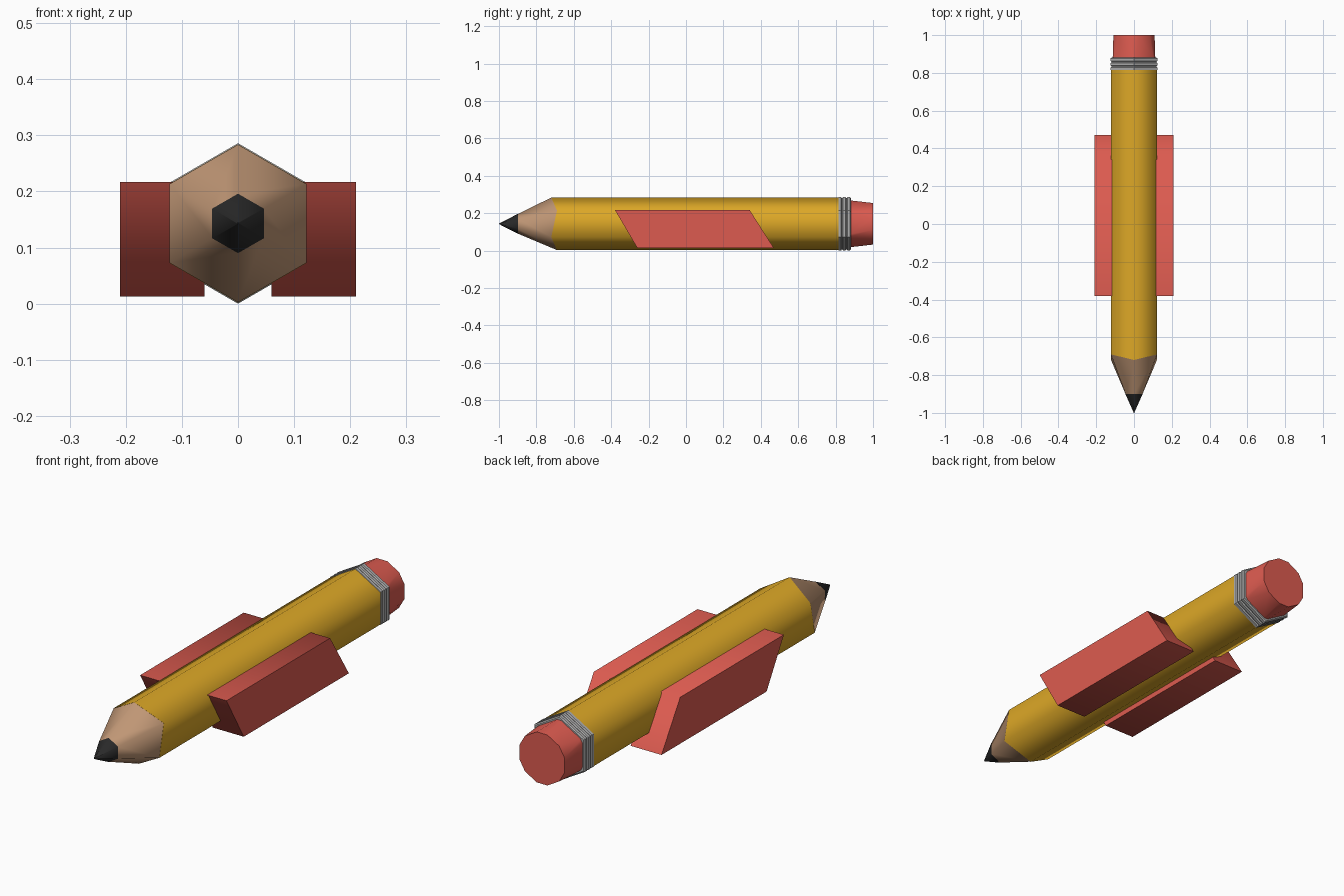
import bpy, bmesh, math
from mathutils import Vector

if "Cube" in bpy.data.objects:
    bpy.data.objects.remove(bpy.data.objects["Cube"])

CZ = 0.143  # height of the pencil axis


def material(name, rgb):
    m = bpy.data.materials.new(name)
    m.diffuse_color = (*rgb, 1)
    m.use_nodes = True
    m.node_tree.nodes["Principled BSDF"].inputs["Base Color"].default_value = m.diffuse_color
    return m


YELLOW = material("yellow paint", (0.72, 0.39, 0.02))
WOOD = material("bare wood", (0.53, 0.31, 0.18))
GRAPHITE = material("graphite", (0.022, 0.022, 0.022))
METAL = material("grey metal", (0.42, 0.42, 0.42))
RED = material("red rubber", (0.72, 0.105, 0.08))


def hexagon(r, y, dy=0.0):
    """Hexagon ring with a corner on top; dy shifts every other corner."""
    return [Vector((r * math.cos(math.radians(90 + 60 * i)),
                    y + (dy if i % 2 else -dy),
                    CZ + r * math.sin(math.radians(90 + 60 * i)))) for i in range(6)]


def cut_hexagon(apothem, d, y):
    """Hexagon ring with its corners cut off at distance d."""
    w = (apothem / math.cos(math.pi / 6) - d) * math.tan(math.pi / 3)
    pts = []
    for i in range(6):
        a = math.radians(90 + 60 * i)
        u, t = Vector((math.cos(a), 0, math.sin(a))), Vector((-math.sin(a), 0, math.cos(a)))
        pts += [u * d + t * s * w + Vector((0, y, CZ)) for s in (-1, 1)]
    return pts


def loft(name, rings, mat, smooth):
    """Skin consecutive rings and cap both ends."""
    bm = bmesh.new()
    loops = [[bm.verts.new(p) for p in ring] for ring in rings]
    n = len(loops[0])
    for a, b in zip(loops, loops[1:]):
        for i in range(n):
            j = (i + 1) % n
            bm.faces.new((a[i], a[j], b[j], b[i]))
    bm.faces.new(loops[0])
    bm.faces.new(loops[-1])
    bmesh.ops.recalc_face_normals(bm, faces=bm.faces)
    me = bpy.data.meshes.new(name)
    bm.to_mesh(me)
    bm.free()
    me.materials.append(mat)
    ob = bpy.data.objects.new(name, me)
    bpy.context.collection.objects.link(ob)
    bpy.ops.object.select_all(action='DESELECT')
    ob.select_set(True)
    bpy.context.view_layer.objects.active = ob
    bpy.ops.object.shade_smooth_by_angle(angle=math.radians(smooth))
    return ob


# Painted shaft, sharpened wood with a wavy edge, and lead
loft("shaft", [hexagon(0.141, -0.705, 0.015), hexagon(0.141, 0.82)], YELLOW, 62)
loft("sharpened_wood", [hexagon(0.1405, -0.705, 0.015), hexagon(0.052, -0.9)], WOOD, 62)
loft("lead", [hexagon(0.053, -0.899), hexagon(0.0015, -1.0)], GRAPHITE, 62)

# Ferrule with three ridges
rings = [hexagon(0.137, 0.81)]
for i in range(3):
    y = 0.812 + i * 0.024
    rings += [hexagon(r, y + o) for r, o in
              ((0.137, 0), (0.143, 0.004), (0.143, 0.017), (0.137, 0.021))]
loft("ferrule", rings, METAL, 30)

# Eraser with cut corners
loft("eraser", [cut_hexagon(0.113, 0.126, 0.87), cut_hexagon(0.109, 0.111, 1.0)], RED, 40)

# Slanted side grips
outline = ((-0.38, 0.217), (-0.26, 0.013), (0.47, 0.013), (0.34, 0.217))
for side, label in ((1, "right"), (-1, "left")):
    loft("grip_" + label, [[Vector((side * x, y, z)) for y, z in outline]
                           for x in (0.06, 0.21)], RED, 70)
